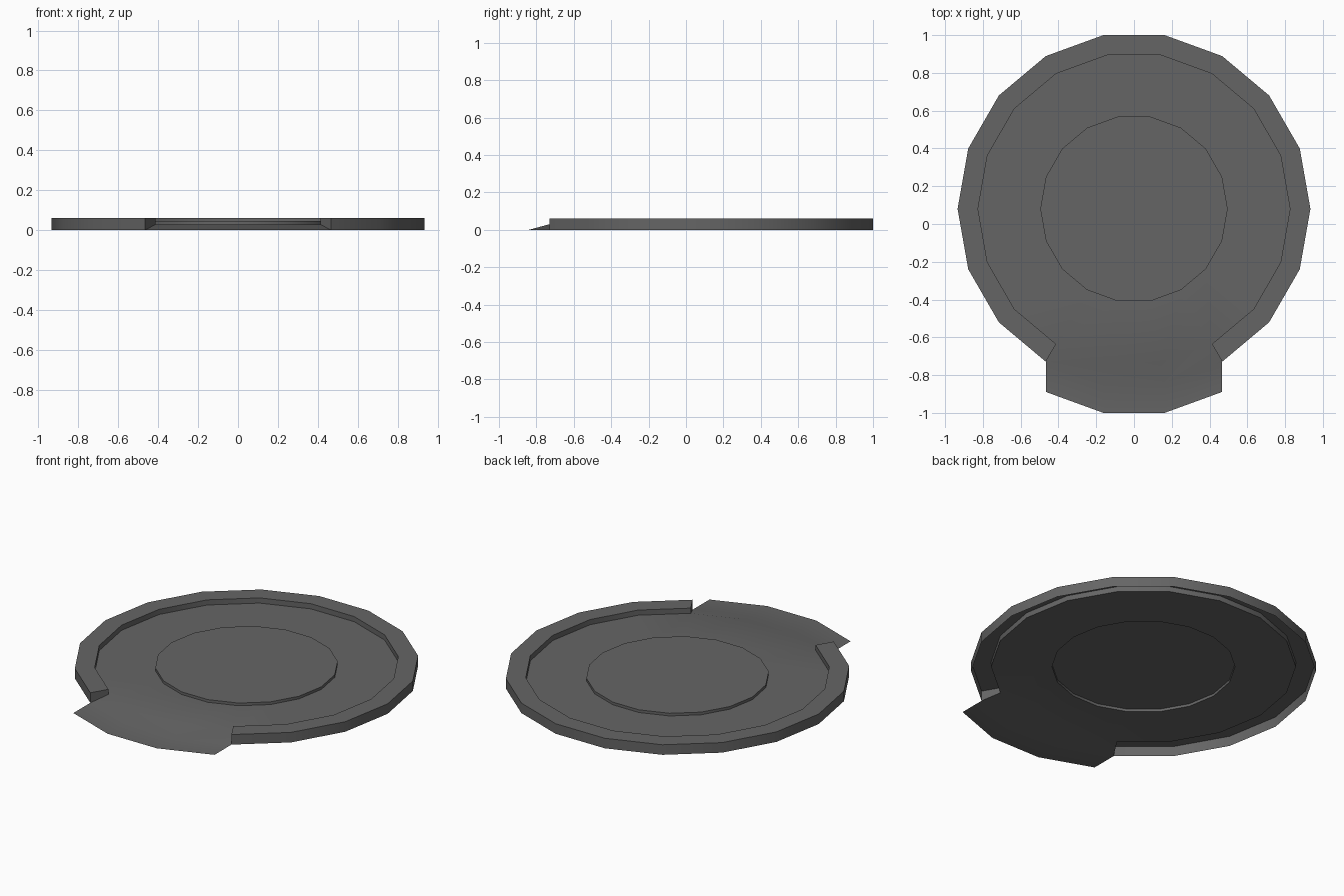
import bpy, bmesh, math

if "Cube" in bpy.data.objects:
    bpy.data.objects.remove(bpy.data.objects["Cube"])

SIDES = 18
CY = 0.08                      # centre of the round part
OPEN = (12, 13, 14)            # rim segments left out at the front

grey = bpy.data.materials.new("dark grey")
grey.diffuse_color = (0.13, 0.13, 0.13, 1)
grey.use_nodes = True
grey.node_tree.nodes["Principled BSDF"].inputs["Base Color"].default_value = grey.diffuse_color


def ring(bm, r, z, ids=range(SIDES), dy=0.0):
    out = {}
    for i in ids:
        a = 2 * math.pi * i / SIDES
        out[i] = bm.verts.new((r * math.cos(a), CY + r * math.sin(a) + dy, z))
    return out


def strip(bm, outer, inner, ids):
    for i in ids:
        j = (i + 1) % SIDES
        bm.faces.new((outer[i], outer[j], inner[j], inner[i]))


bm = bmesh.new()
everything = range(SIDES)
rim_ids = [i for i in everything if i not in OPEN]
rim_verts = [i for i in everything if i not in (13, 14)]

base = ring(bm, 0.934, 0.0)
rim_out = ring(bm, 0.934, 0.06, rim_verts)
rim_in = ring(bm, 0.826, 0.06, rim_verts)
floor = ring(bm, 0.826, 0.029)
step = ring(bm, 0.496, 0.029)
disc = ring(bm, 0.496, 0.045)
lip = ring(bm, 0.934, 0.0, (12, 13, 14, 15), -0.16)

# raised rim, an open-bottomed channel
strip(bm, base, rim_out, rim_ids)
strip(bm, rim_out, rim_in, rim_ids)
strip(bm, rim_in, floor, rim_ids)
# floor and raised centre disc
strip(bm, floor, step, everything)
strip(bm, step, disc, everything)
bm.faces.new([disc[i] for i in everything])
# entry ramp and flat lip
strip(bm, base, floor, OPEN)
strip(bm, lip, base, OPEN)
# rim end walls beside the ramp
bm.faces.new((base[12], floor[12], rim_in[12], rim_out[12]))
bm.faces.new((base[15], rim_out[15], rim_in[15], floor[15]))
for f in bm.faces:
    f.normal_update()

me = bpy.data.meshes.new("round_ramp_platform")
bm.to_mesh(me)
bm.free()
me.materials.append(grey)
ob = bpy.data.objects.new("round_ramp_platform", me)
bpy.context.collection.objects.link(ob)
bpy.context.view_layer.objects.active = ob
ob.select_set(True)
bpy.ops.object.shade_smooth_by_angle(angle=math.radians(30))
